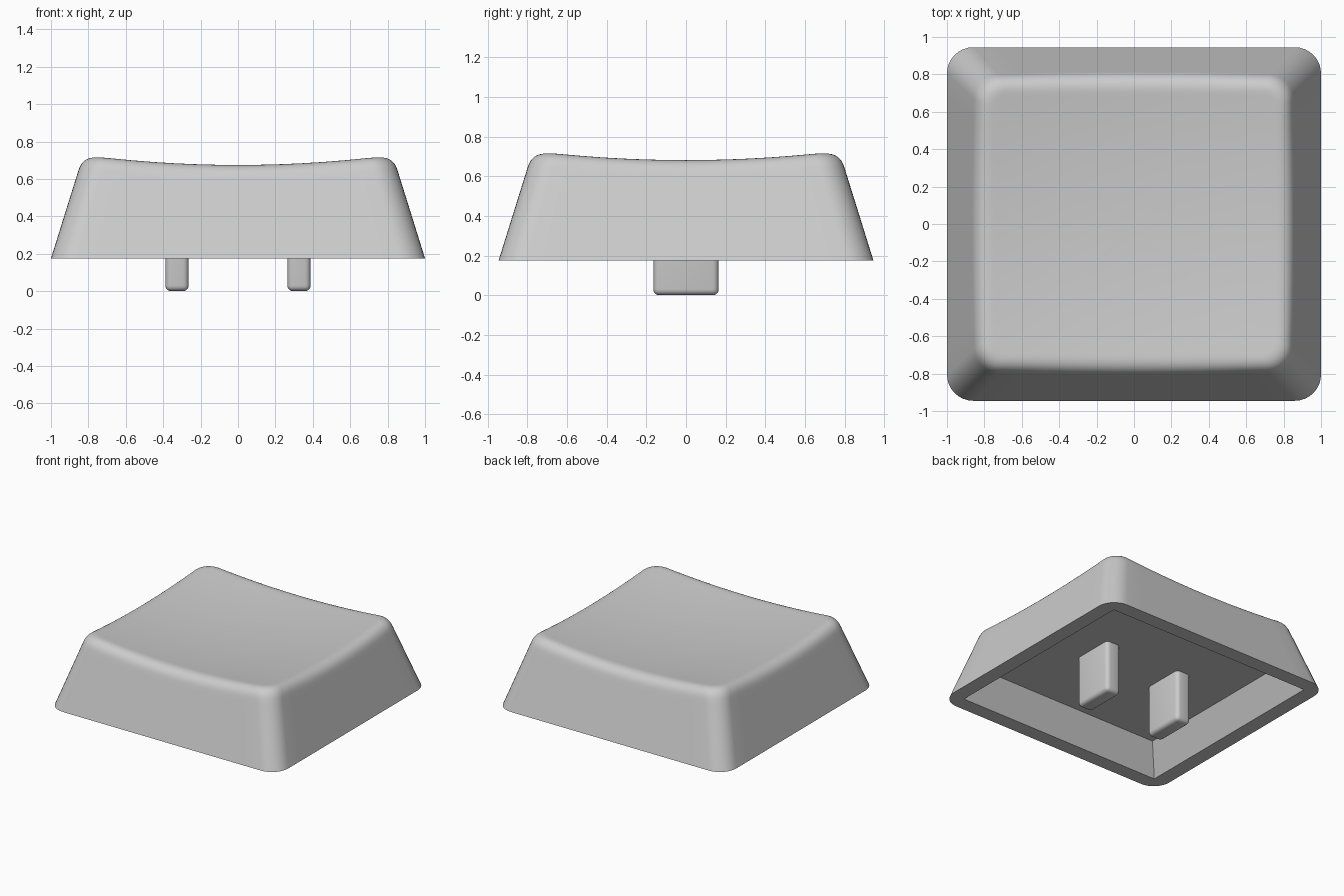
import bpy, bmesh, math

if "Cube" in bpy.data.objects:
    bpy.data.objects.remove(bpy.data.objects["Cube"])

BASE_Z, CEIL_Z = 0.175, 0.40
HALF_X, HALF_Y = 1.0, 0.945
SLOPE = 0.312           # how far the walls lean in per unit of height
ARC, SIDE = 8, 12       # segments per corner and per straight side
BEVEL = 0.075

plastic = bpy.data.materials.new("grey plastic")
plastic.diffuse_color = (0.604, 0.604, 0.604, 1)
plastic.use_nodes = True
plastic.node_tree.nodes["Principled BSDF"].inputs["Base Color"].default_value = plastic.diffuse_color


def dish(x, y):
    """Height of the scooped top surface."""
    return 0.635 + 0.078 * (x * x + y * y)


def outline(hx, hy, r):
    """Rounded rectangle; each corner arc is followed by a straight side."""
    pts = []
    corners = [(1, 1), (-1, 1), (-1, -1), (1, -1)]
    for i, (sx, sy) in enumerate(corners):
        cx, cy = sx * (hx - r), sy * (hy - r)
        for k in range(ARC + 1):
            a = math.pi / 2 * (i + k / ARC)
            pts.append((cx + r * math.cos(a), cy + r * math.sin(a)))
        nx, ny = corners[(i + 1) % 4]
        a = math.pi / 2 * (i + 1)
        ex = nx * (hx - r) + r * math.cos(a)
        ey = ny * (hy - r) + r * math.sin(a)
        px, py = pts[-1]
        for k in range(1, SIDE):
            t = k / SIDE
            pts.append((px + (ex - px) * t, py + (ey - py) * t))
    return pts


COUNT = 4 * (ARC + SIDE)


def wall_point(i, z):
    """Point i of the leaning wall at height z."""
    d = SLOPE * (z - BASE_Z)
    x, y = outline(HALF_X - d, HALF_Y - d, 0.14 - 0.02 * (z - BASE_Z))[i]
    return x, y, z


def add_object(name, bm):
    bmesh.ops.recalc_face_normals(bm, faces=bm.faces)
    mesh = bpy.data.meshes.new(name)
    bm.to_mesh(mesh)
    bm.free()
    mesh.materials.append(plastic)
    obj = bpy.data.objects.new(name, mesh)
    bpy.context.collection.objects.link(obj)
    bpy.ops.object.select_all(action='DESELECT')
    obj.select_set(True)
    bpy.context.view_layer.objects.active = obj
    bpy.ops.object.shade_smooth_by_angle(angle=math.radians(30))
    return obj


# Keycap shell: wall, rounded crest and dished top as stacked rings
inner = outline(HALF_X - 0.243, HALF_Y - 0.243, 0.08)
columns = []
for i in range(COUNT):
    z = 0.7
    for _ in range(4):
        z = dish(*wall_point(i, z)[:2])
    crest = wall_point(i, z)
    low = wall_point(i, z - BEVEL)
    bx, by = inner[i]
    high = (bx, by, dish(bx, by))
    col = [wall_point(i, BASE_Z), wall_point(i, z - BEVEL - 0.03)]
    for k in range(9):
        t = k / 8
        col.append(tuple((1 - t) ** 2 * a + 2 * t * (1 - t) * c + t * t * b
                         for a, c, b in zip(low, crest, high)))
    for s in (0.97, 0.8, 0.6, 0.4, 0.2):
        col.append((bx * s, by * s, dish(bx * s, by * s)))
    columns.append(col)

bm = bmesh.new()
rings = [[bm.verts.new(columns[i][j]) for i in range(COUNT)]
         for j in range(len(columns[0]))]
for a, b in zip(rings, rings[1:]):
    for i in range(COUNT):
        n = (i + 1) % COUNT
        bm.faces.new((a[i], a[n], b[n], b[i]))
centre = bm.verts.new((0, 0, dish(0, 0)))
for i in range(COUNT):
    bm.faces.new((rings[-1][i], rings[-1][(i + 1) % COUNT], centre))

# Square-cornered hollow on the underside
signs = [(1, 1), (-1, 1), (-1, -1), (1, -1)]
mouth = [bm.verts.new((sx * (HALF_X - 0.115), sy * (HALF_Y - 0.115), BASE_Z)) for sx, sy in signs]
roof = [bm.verts.new((sx * (HALF_X - 0.22), sy * (HALF_Y - 0.22), CEIL_Z)) for sx, sy in signs]
base = rings[0]
for c in range(4):
    n = (c + 1) % 4
    start = c * (ARC + SIDE)
    for k in range(start, start + ARC):
        bm.faces.new((base[k], base[k + 1], mouth[c]))
    side = [base[(start + ARC + k) % COUNT] for k in range(SIDE + 1)]
    bm.faces.new(side + [mouth[n], mouth[c]])
    bm.faces.new((mouth[c], mouth[n], roof[n], roof[c]))
bm.faces.new(roof)
add_object("keycap_shell", bm)

# Two rounded mounting prongs hanging from the hollow's ceiling
for name, sx in (("left_prong", -1), ("right_prong", 1)):
    bm = bmesh.new()
    bmesh.ops.create_cube(bm, size=1)
    for v in bm.verts:
        v.co = (sx * 0.326 + v.co.x * 0.125, v.co.y * 0.33,
                (v.co.z + 0.5) * (CEIL_Z + 0.005))
    edges = [e for e in bm.edges if min(v.co.z for v in e.verts) < 0.1]
    bmesh.ops.bevel(bm, geom=edges, offset=0.03, segments=4,
                    profile=0.5, affect='EDGES')
    add_object(name, bm)
